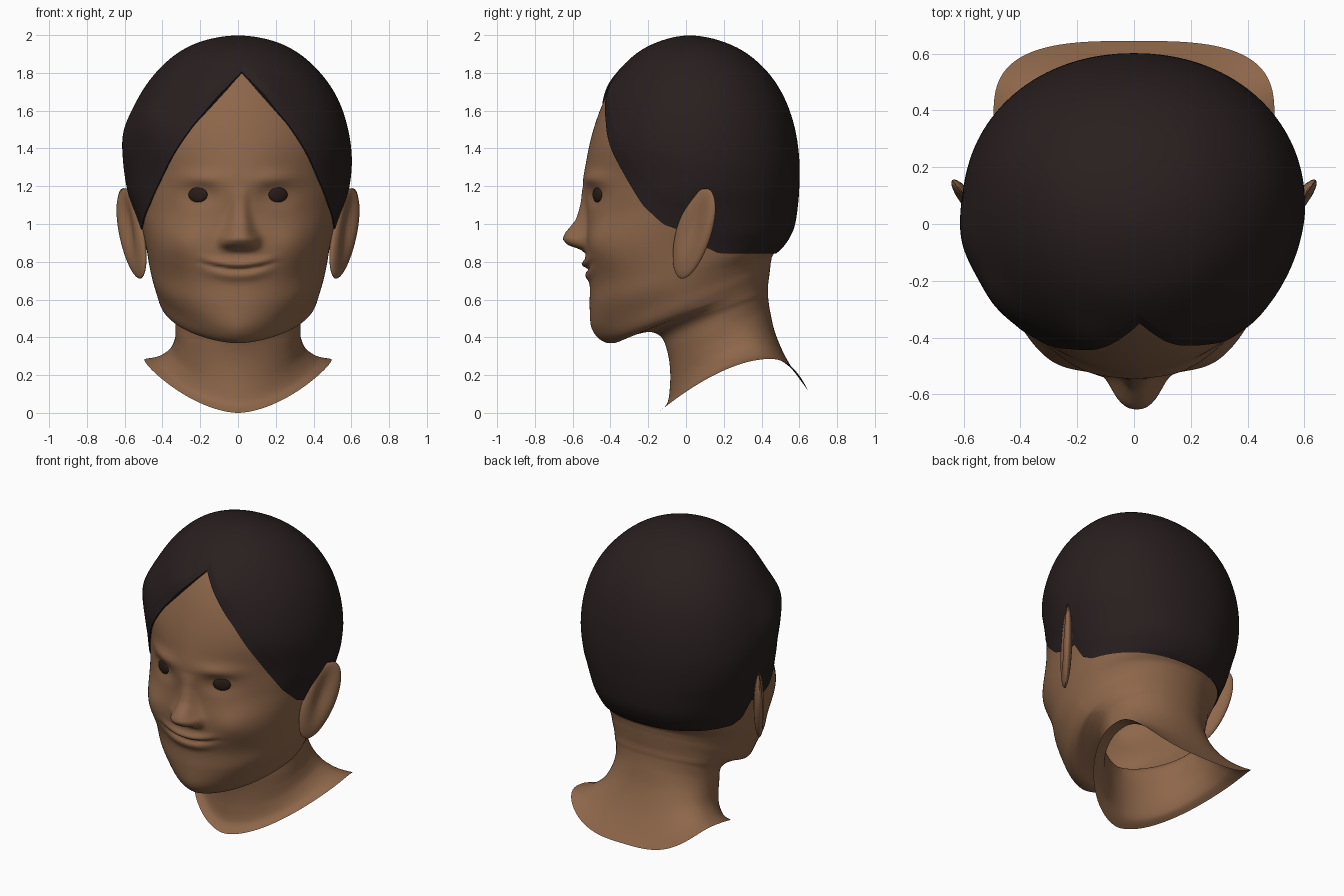
import bpy, bmesh, math
from mathutils import Vector

if "Cube" in bpy.data.objects:
    bpy.data.objects.remove(bpy.data.objects["Cube"])

COLS = 180


def material(name, rgb):
    m = bpy.data.materials.new(name)
    m.diffuse_color = (*rgb, 1)
    m.use_nodes = True
    m.node_tree.nodes["Principled BSDF"].inputs["Base Color"].default_value = m.diffuse_color
    return m


SKIN = material("brown skin", (0.268, 0.134, 0.068))
HAIR = material("dark hair", (0.022, 0.0135, 0.0135))
EYE = material("dark eye", (0.022, 0.012, 0.009))

# Tilted rings: front y, front z, back y, back z, half width, side lift
NECK = [
    (-.150, .00, .645, .12, .495, .20), (-.100, .05, .58, .21, .42, .14),
    (-.085, .14, .52, .31, .36, .09), (-.085, .24, .47, .43, .335, .04),
    (-.100, .33, .445, .54, .33, 0), (-.130, .40, .435, .61, .335, 0)]
FACE = [
    (-.190, .428, .435, .645, .355, 0), (-.28, .41, .435, .68, .375, 0),
    (-.380, .370, .44, .72, .395, 0), (-.45, .385, .445, .76, .415, 0),
    (-.500, .45, .45, .80, .432, 0), (-.51, .56, .46, .835, .452, 0),
    (-.510, .68, .50, .88, .47, 0), (-.53, .80, .535, .94, .485, 0),
    (-.535, .92, .56, 1.0, .505, 0), (-.53, 1.05, .575, 1.1, .535, 0)]
SKULL = [
    (-.545, 1.2, .582, 1.2, .572, 0), (-.525, 1.35, .582, 1.34, .585, 0),
    (-.490, 1.5, .56, 1.5, .565, 0), (-.435, 1.65, .51, 1.65, .515, 0),
    (-.360, 1.78, .43, 1.78, .43, 0), (-.25, 1.89, .31, 1.89, .31, 0),
    (-.120, 1.955, .17, 1.955, .17, 0), (.02, 1.98, .02, 1.98, 0, 0)]
RINGS = NECK + FACE + SKULL
TOP = len(RINGS) - 1
PADDED = [RINGS[0]] + RINGS + [(.17, 1.955, -.12, 1.955, -.17, 0)]

# Hairline height by angle from the front, in degrees
HAIRLINE = [(0, 1.8), (6, 1.75), (14, 1.67), (27, 1.53), (37, 1.39), (48, 1.24),
            (59, 1.1), (71, 1.0), (84, .96), (91, .98), (97, .88), (105, .85),
            (180, .85)]
NOSE_OUT = [(.845, 0), (.865, .025), (.89, .095), (.92, .118), (.95, .108),
            (1.02, .055), (1.12, .018), (1.2, 0)]
NOSE_WIDE = [(.86, .085), (.93, .082), (1.0, .06), (1.1, .042), (1.2, .045)]


def table(points, v):
    if v <= points[0][0]:
        return points[0][1]
    for (a, p), (b, q) in zip(points, points[1:]):
        if v <= b:
            return p + (q - p) * (v - a) / (b - a)
    return points[-1][1]


def bump(d, s):
    return math.exp(-(d / s) ** 2)


def face_relief(x, y, z):
    """Forward push that models brow, eyes, nose, cheeks and mouth."""
    if y > -.15 or z < .5 or z > 1.45:
        return 0
    ax = abs(x)
    out = -.036 * bump(ax - .2, .08) * bump(z - 1.15, .05)
    out += .022 * bump(ax - .21, .055) * bump(z - 1.15, .035)
    out += .022 * bump(ax - .2, .12) * bump(z - 1.24, .04)
    out += .026 * bump(ax - .30, .11) * bump(z - .90, .1)
    nx = abs(x - .01)
    out += table(NOSE_OUT, z) * math.exp(-(nx / table(NOSE_WIDE, z)) ** 3)
    out += .02 * bump(nx - .08, .03) * bump(z - .91, .03)
    line = .76 + .9 * min(ax, .2) ** 2
    lips = .024 * bump(z - line - .026, .022) + .016 * bump(z - line + .035, .026)
    lips -= .018 * bump(z - line, .010)
    out += lips * math.exp(-(ax / .16) ** 3)
    return out * min(1, (-y - .15) / .2)


def surface(v, t):
    """Point of the head at ring position v and angle t (0 = front)."""
    k = min(int(v), TOP - 1)
    f = v - k
    r = []
    for a, b, c, d in zip(*PADDED[k:k + 4]):
        r.append(b + .5 * f * (c - a + f * (2 * a - 5 * b + 4 * c - d
                                            + f * (3 * (b - c) + d - a))))
    yf, zf, yb, zb, w, lift = r
    yc = yf + (yb - yf) * (.53 + .6 * lift)
    s, c = math.sin(t), math.cos(t)
    if c > 0:  # square cheeks, narrow chin and temples
        n = 2 + .33 * bump(zf - .86, .17) - .28 * bump(zf - 1.23, .16)
        n -= .38 * bump(zf - .42, .12) + 1.4 * lift
    else:
        n = 2.1 + 5 * lift
    x = math.copysign(abs(s) ** (2 / n), s) * w
    e = abs(c) ** (2 / n)
    y = yc - (yc - yf) * e if c > 0 else yc + (yb - yc) * e
    q = (y - yf) / (yb - yf) if abs(yb - yf) > 1e-6 else 0
    z = zf + (zb - zf) * q + lift * s * s
    return Vector((x, y - face_relief(x, y, z), z))


def above_hairline(p):
    a = math.degrees(math.atan2(abs(p.x - .02), .05 - p.y))
    return p.z > table(HAIRLINE, a)


def make(name, bm, mat, sharp=None):
    me = bpy.data.meshes.new(name)
    bm.to_mesh(me)
    bm.free()
    me.materials.append(mat)
    me.shade_smooth()
    if sharp:
        me.set_sharp_from_angle(angle=math.radians(sharp))
    ob = bpy.data.objects.new(name, me)
    bpy.context.collection.objects.link(ob)
    return ob


def skin_grid(rows, keep):
    """Closed-around grid; keep(j, i) says which quads to make."""
    bm = bmesh.new()
    vs = [[bm.verts.new(p) for p in row] for row in rows]
    for j in range(len(rows) - 1):
        for i in range(COLS):
            if keep(j, i):
                k = (i + 1) % COLS
                bm.faces.new((vs[j][i], vs[j][k], vs[j + 1][k], vs[j + 1][i]))
    loose = [v for v in bm.verts if not v.link_faces]
    bmesh.ops.delete(bm, geom=loose, context='VERTS')
    bmesh.ops.remove_doubles(bm, verts=bm.verts, dist=1e-5)
    return bm


# Columns are denser towards the face
angles = []
for i in range(COLS):
    u = 2 * math.pi * i / COLS
    angles.append(u - .35 * math.sin(u))

# Where each column meets the hairline
starts = []
for t in angles:
    lo, hi = 5.0, TOP - .01
    for _ in range(24):
        mid = (lo + hi) / 2
        if above_hairline(surface(mid, t)):
            hi = mid
        else:
            lo = mid
    starts.append(hi)

# Head and open neck, stopping just under the hair
STEP = 11
rows = [[surface(j / STEP, t) for t in angles] for j in range(TOP * STEP + 1)]
make("head_and_neck", skin_grid(rows, lambda j, i: j / STEP < starts[i] + .6), SKIN)

# Hair shell, fuller at the front locks and on the swept side
LOCKS = [((-.15, -.42, 1.7), .11, .018), ((.14, -.42, 1.7), .10, .014),
         ((-.57, -.06, 1.47), .14, .030), ((-.47, -.27, 1.54), .12, .032)]


def hair_point(v, t, thick):
    p = surface(v, t)
    if thick > 0:
        thick += sum(h * bump((p - Vector(c)).length, s) for c, s, h in LOCKS)
    return p + (p - Vector((0, .05, 1.25))).normalized() * thick


HROWS = 56
rows = [[hair_point(s, t, -.008) for s, t in zip(starts, angles)]]
for j in range(HROWS + 1):
    f = j / HROWS
    thick = .008 + .010 * min(1, f * 8)
    rows.append([hair_point(s + (TOP - s) * f, t, thick)
                 for s, t in zip(starts, angles)])
make("hair", skin_grid(rows, lambda j, i: True), HAIR, 55)

# Ears and eyes, one per side
for side, label in ((1, "right"), (-1, "left")):
    across, along = Vector((.55, .84, 0)), Vector((.17, .24, .95))
    normal = across.cross(along).normalized()
    bm = bmesh.new()
    bmesh.ops.create_uvsphere(bm, u_segments=40, v_segments=28, radius=1)
    for v in bm.verts:
        a, n, l = v.co
        depth = .036 * n
        if n > 0:
            depth -= .036 * math.exp(-(a * a + .5 * (l - .2) ** 2) / .25)
        p = (Vector((.563, .040, .950)) + across * a * (.112 + .008 * l)
             + along * l * .252 + normal * depth)
        v.co = (p.x * side, p.y, p.z)
    bmesh.ops.recalc_face_normals(bm, faces=bm.faces)
    make(label + "_ear", bm, SKIN)

    # Find the socket surface, then seat the dark eye in it
    best = min((surface(v / 20, side * t / 100) for v in range(280, 330)
                for t in range(10, 60)),
               key=lambda p: (p.x - side * .213) ** 2 + (p.z - 1.155) ** 2)
    bm = bmesh.new()
    bmesh.ops.create_uvsphere(bm, u_segments=24, v_segments=16, radius=1)
    for v in bm.verts:
        v.co = (best.x + v.co.x * .05,
                best.y + v.co.y * .016 + side * v.co.x * .02,
                best.z + v.co.z * .04)
    make(label + "_eye", bm, EYE)
